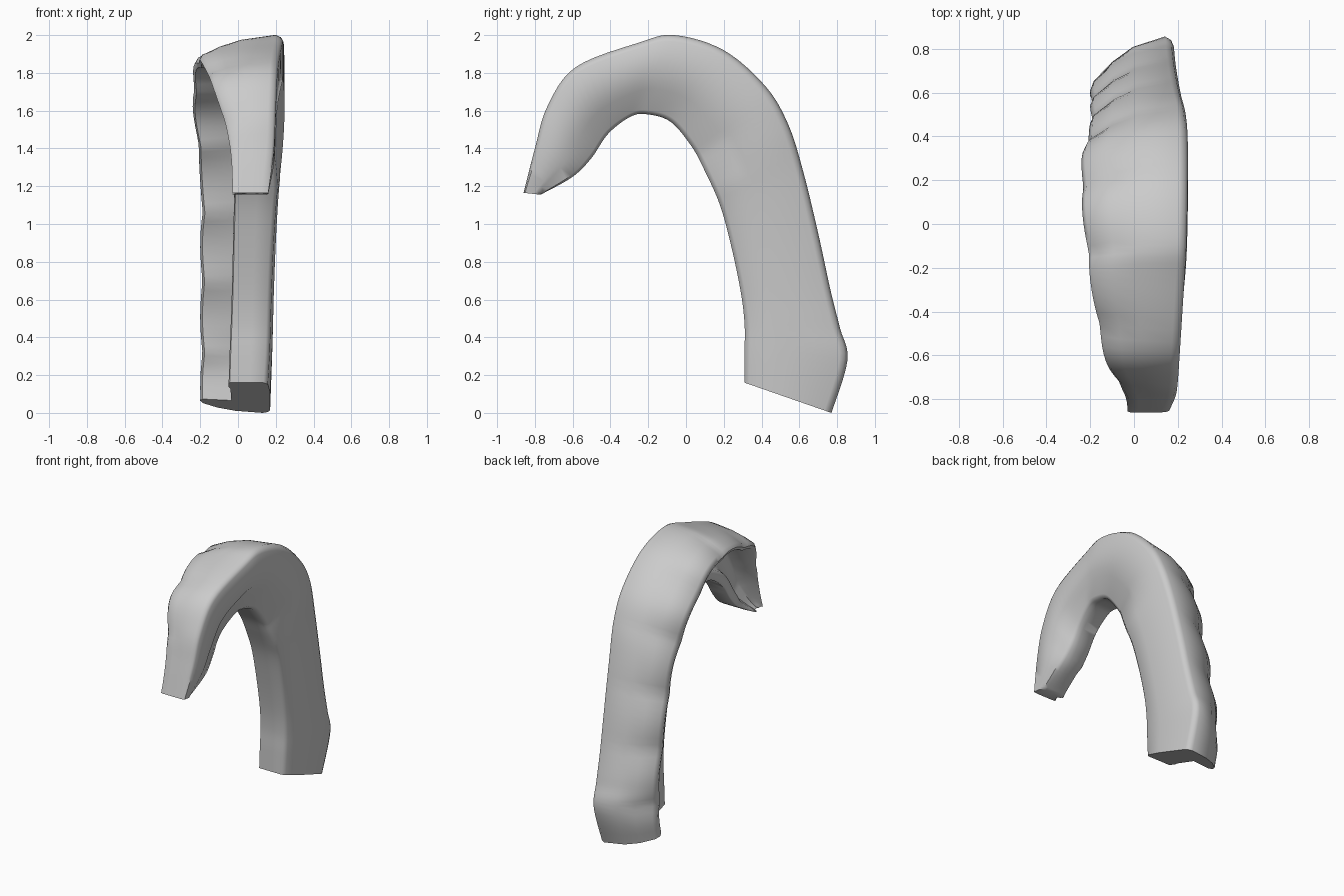
import bpy, bmesh, math

if "Cube" in bpy.data.objects:
    bpy.data.objects.remove(bpy.data.objects["Cube"])

# Stations from the short tip to the long end:
# outer y, outer z, inner y, inner z, plate x, rim x, inward lean of outer wall
STATIONS = [
    (-.86, 1.165, -.77, 1.155, .16, -.03, .00),
    (-.80, 1.40, -.60, 1.25, .19, -.04, .04),
    (-.735, 1.62, -.50, 1.35, .20, -.09, .08),
    (-.585, 1.83, -.41, 1.48, .21, -.15, .15),
    (-.25, 1.96, -.29, 1.57, .23, -.20, .22),
    (-.06, 2.00, -.20, 1.58, .24, -.22, .28),
    (.20, 1.92, -.08, 1.54, .245, -.24, .30),
    (.42, 1.73, .03, 1.41, .245, -.24, .32),
    (.54, 1.53, .10, 1.28, .235, -.22, .33),
    (.62, 1.28, .18, 1.10, .215, -.20, .34),
    (.70, .95, .24, .88, .20, -.20, .35),
    (.765, .65, .29, .64, .19, -.20, .36),
    (.815, .45, .31, .47, .185, -.20, .38),
    (.855, .28, .31, .32, .18, -.20, .40),
    (.77, .00, .31, .16, .17, -.20, .35),
]
STEPS = 6


def spline(rows, u):
    """Smooth interpolation through the stations."""
    i = min(int(u), len(rows) - 2)
    f = u - i
    a, b = rows[max(i - 1, 0)], rows[i]
    c, d = rows[i + 1], rows[min(i + 2, len(rows) - 1)]
    return [.5 * (2 * q + (r - p) * f + (2 * p - 5 * q + 4 * r - s) * f * f
                  + (3 * q - p - 3 * r + s) * f ** 3)
            for p, q, r, s in zip(a, b, c, d)]


def section(row, u, arc):
    """Channel outline as (fraction from inner to outer edge, x)."""
    oy, oz, iy, iz, xp, xo, lean = row
    last = len(STATIONS) - 1
    fade = min(1, u / 2, (last - u) / .7)
    lump = fade * abs(math.sin(math.pi * arc / .42))     # scalloped outer wall
    lean += .04 * fade - .07 * lump
    xo += .012 * (fade - lump)
    low = max(0, min(1, u, (last - u) / 6))
    xi = max(-.05, xo) + .035 * low                       # inner wall rim
    deep = min(1, .25 + u / 1.5)
    floor = xi + (.075 - xi) * deep                       # channel floor
    step = .04 * max(0, min(1, u / 2.5, (8.6 - u) / 1.2))  # lowered inner band
    mid = (xp + xo) / 2
    top = 1 - lean - .11                                  # inside of outer rim
    ring = [(0, xi + .006), (0, (xi + xp) / 2), (0, xp - .035 - step),
            (.05, xp - .012 - step), (.32, xp - step * .8), (.42, xp),
            (.92, xp), (.97, xp - .012), (1, xp - .04),
            (1 - lean * .20, mid), (1 - lean * .50, (mid + xo) / 2),
            (1 - lean * .92, xo + .015), (1 - lean - .05, xo),
            (top, xo + .012),
            (top + (.62 - top) * .6, xo + (floor - xo) * .6), (.63, floor - .01),
            (.59, floor), (.32, floor), (.26, floor - .02),
            (.20, xi + .01), (.14, xi), (.02, xi)]
    return [(x, iy + (oy - iy) * t, iz + (oz - iz) * t) for t, x in ring]


# Curved channel, lofted from section to section and capped
bm = bmesh.new()
loops, arc, prev = [], 0, None
count = (len(STATIONS) - 1) * STEPS
for k in range(count + 1):
    u = k / STEPS
    row = spline(STATIONS, u)
    if prev:
        arc += math.dist(prev[:2], row[:2])
    prev = row
    loops.append([bm.verts.new(p) for p in section(row, u, arc)])
for a, b in zip(loops, loops[1:]):
    n = len(a)
    for j in range(n):
        bm.faces.new((a[j], a[(j + 1) % n], b[(j + 1) % n], b[j]))
caps = [bm.faces.new(loops[0]), bm.faces.new(loops[-1])]
bmesh.ops.triangulate(bm, faces=caps)
bmesh.ops.recalc_face_normals(bm, faces=bm.faces)
mesh = bpy.data.meshes.new("curved_channel")
bm.to_mesh(mesh)
bm.free()
channel = bpy.data.objects.new("curved_channel", mesh)
bpy.context.collection.objects.link(channel)

# Single plain grey
grey = bpy.data.materials.new("light grey")
grey.diffuse_color = (.6, .6, .6, 1)
grey.use_nodes = True
grey.node_tree.nodes["Principled BSDF"].inputs["Base Color"].default_value = grey.diffuse_color
mesh.materials.append(grey)

bpy.context.view_layer.objects.active = channel
channel.select_set(True)
bpy.ops.object.shade_smooth_by_angle(angle=math.radians(50))
